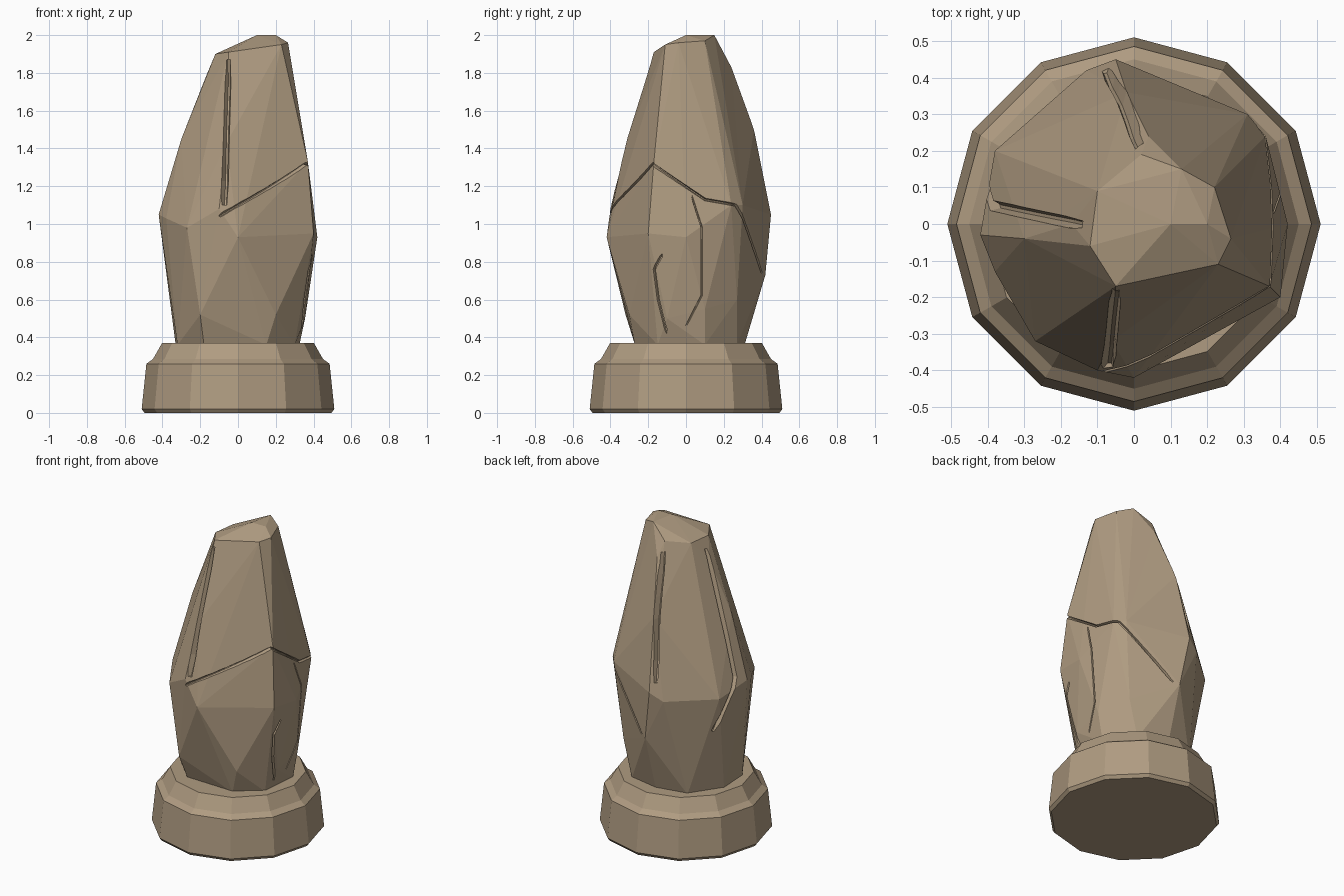
import bpy, bmesh, math
from mathutils import Vector
from mathutils.bvhtree import BVHTree

if "Cube" in bpy.data.objects:
    bpy.data.objects.remove(bpy.data.objects["Cube"])

stone = bpy.data.materials.new("tan_stone")
stone.diffuse_color = (0.43, 0.33, 0.22, 1)
stone.use_nodes = True
stone.node_tree.nodes["Principled BSDF"].inputs["Base Color"].default_value = stone.diffuse_color


def add_object(name, bm, mat=stone):
    bmesh.ops.recalc_face_normals(bm, faces=bm.faces)
    me = bpy.data.meshes.new(name)
    bm.to_mesh(me)
    bm.free()
    me.materials.append(mat)
    ob = bpy.data.objects.new(name, me)
    bpy.context.collection.objects.link(ob)
    return ob


def bridge(bm, a, b):
    n = len(a)
    for i in range(n):
        bm.faces.new((a[i], a[(i + 1) % n], b[(i + 1) % n], b[i]))


# twelve-sided plinth, from a radius / height profile
bm = bmesh.new()
rings = []
for r, z in [(0.495, 0), (0.51, 0.02), (0.485, 0.26), (0.45, 0.285), (0.402, 0.37)]:
    rings.append([bm.verts.new((r * math.cos(math.pi * i / 6), r * math.sin(math.pi * i / 6), z))
                  for i in range(12)])
for a, b in zip(rings, rings[1:]):
    bridge(bm, a, b)
bm.faces.new(rings[0])
bm.faces.new(rings[-1])
add_object("plinth", bm)

# faceted rock: hull of its corner points
corners = [
    # sloping top
    (-.05, -.17, 1.91), (.23, -.11, 1.95), (.265, -.04, 1.96), (.22, .10, 1.97), (.13, .15, 2.0),
    (.10, 0, 2.0), (.20, 0, 2.0), (.02, .19, 1.92), (-.10, .09, 1.90), (-.12, -.06, 1.90),
    # shoulders
    (.04, .24, 1.83), (-.02, .36, 1.5), (-.06, -.32, 1.43), (-.30, -.04, 1.45), (-.17, 0, 1.78),
    # widest belt
    (-.42, -.03, 1.05), (-.38, .2, 1.0), (-.13, .42, 1.0), (-.05, .45, 1.05), (.31, .30, 1.1),
    (.36, .24, 1.1), (.37, -.17, 1.33), (.42, 0, .93), (.40, -.2, .95), (0, -.42, .93),
    (-.10, -.40, 1.08), (-.27, -.32, .98), (-.38, -.13, 1.03),
    # lower taper
    (-.20, -.32, .52), (.2, -.3, .52), (.355, -.1, .5), (.36, .1, .55), (.26, .27, .6),
    (0, .42, .73), (0, .335, .45), (-.2, .3, .6), (-.33, .2, .75), (-.35, 0, .52),
    # foot, sunk into the plinth
    (-.33, .08, .36), (-.32, -.12, .36), (-.18, -.26, .36), (.15, -.27, .36), (.3, -.15, .36),
    (.325, .1, .36), (.2, .27, .36), (0, .31, .36), (-.2, .27, .36)]
bm = bmesh.new()
for c in corners:
    bm.verts.new(c)
res = bmesh.ops.convex_hull(bm, input=bm.verts)
loose = {v for v in bm.verts if not v.link_faces}
bmesh.ops.delete(bm, geom=list(loose), context='VERTS')
bmesh.ops.dissolve_limit(bm, angle_limit=math.radians(3), verts=bm.verts, edges=bm.edges)
bmesh.ops.triangulate(bm, faces=bm.faces)
bmesh.ops.recalc_face_normals(bm, faces=bm.faces)
tree = BVHTree.FromBMesh(bm)
rock = add_object("rock_body", bm)


def carve(points, width, depth):
    """Cut a V channel that follows the rock surface along a rough path."""
    path = []
    pts = [Vector(p) for p in points]
    for a, b in zip(pts, pts[1:]):
        path += [a.lerp(b, i / 6) for i in range(6)]
    path.append(pts[-1])
    surf = []
    for p in path:
        out = Vector((p.x, p.y, 0)).normalized()
        hit = tree.ray_cast(out * 2 + Vector((0, 0, p.z)), -out)[0]
        if hit:
            surf.append((hit, out))
    bm = bmesh.new()
    sections = []
    for i, (p, out) in enumerate(surf):
        t = surf[min(i + 1, len(surf) - 1)][0] - surf[max(i - 1, 0)][0]
        side = t.cross(out).normalized() * width / 2
        taper = 0.35 if i in (0, len(surf) - 1) else 1
        sections.append([bm.verts.new(q) for q in (
            p + out * .03 + side * 1.5, p + out * .03 - side * 1.5,
            p - out * depth * taper - side * .25, p - out * depth * taper + side * .25)])
    for a, b in zip(sections, sections[1:]):
        bridge(bm, a, b)
    bm.faces.new(sections[0])
    bm.faces.new(sections[-1])
    cutter = add_object("channel_cutter", bm)
    cutter.hide_render = True
    mod = rock.modifiers.new("channel", 'BOOLEAN')
    mod.operation, mod.object, mod.solver = 'DIFFERENCE', cutter, 'EXACT'
    dg = bpy.context.evaluated_depsgraph_get()
    me = bpy.data.meshes.new_from_object(rock.evaluated_get(dg))
    rock.modifiers.clear()
    rock.data = me
    bpy.data.objects.remove(cutter)


# upright chisel slots: front, back, left
carve([(-.05, -.18, 1.87), (-.07, -.40, 1.10)], .04, .035)
carve([(.01, .21, 1.86), (-.08, .42, 1.11)], .035, .025)
carve([(-.14, .0, 1.84), (-.38, .05, 1.09), (-.33, .20, .78)], .035, .025)
# crack running round the rock
carve([(-.10, -.40, 1.04), (.37, -.18, 1.32), (.37, .1, 1.13), (.35, .27, 1.10), (.04, .42, .74)], .022, .016)
# small chips on the right side
carve([(.38, -.12, .84), (.38, -.17, .76), (.36, -.15, .6), (.33, -.1, .42)], .02, .014)
carve([(.38, .03, 1.15), (.38, .08, .98), (.36, .08, .62), (.34, 0, .46)], .015, .01)
